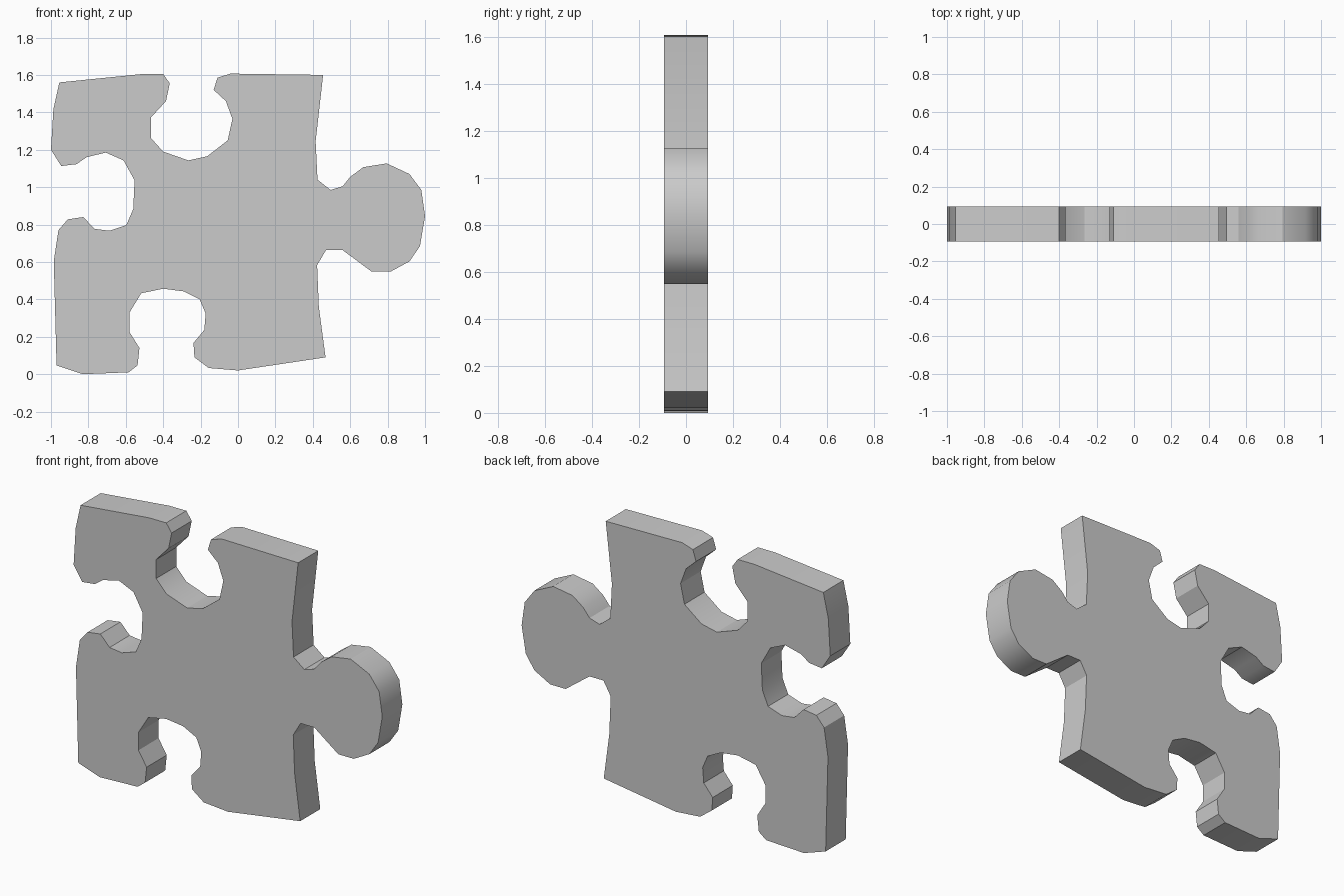
import bpy, bmesh, math

HALF = 0.093  # half of the piece's thickness

# Outline in (x, z), clockwise as seen from the front, one profile per side
top_side = [
    (-.955, 1.56), (-.51, 1.605), (-.40, 1.605), (-.365, 1.555), (-.385, 1.46),
    (-.465, 1.373), (-.465, 1.262), (-.40, 1.19), (-.265, 1.143), (-.165, 1.165),
    (-.055, 1.25), (-.03, 1.365), (-.065, 1.46), (-.13, 1.52), (-.11, 1.585),
    (-.04, 1.607)]
right_side = [
    (.455, 1.60), (.415, 1.245), (.425, 1.04), (.495, .985), (.56, 1.005),
    (.60, 1.055), (.67, 1.107), (.795, 1.127), (.917, 1.07), (.98, .985),
    (1.0, .845), (.973, .685), (.917, .603), (.815, .548), (.715, .548),
    (.56, .663), (.47, .663), (.423, .583), (.432, .36)]
bottom_side = [
    (.468, .09), (0, .02), (-.157, .033), (-.233, .09), (-.238, .167),
    (-.18, .237), (-.173, .325), (-.205, .40), (-.29, .443), (-.40, .457),
    (-.517, .433), (-.58, .33), (-.58, .225), (-.527, .14), (-.537, .047),
    (-.585, .01), (-.83, 0)]
left_side = [
    (-.97, .047), (-.985, .605), (-.96, .77), (-.91, .828), (-.827, .84),
    (-.767, .777), (-.687, .767), (-.597, .797), (-.56, .883), (-.553, 1.037),
    (-.612, 1.143), (-.707, 1.185), (-.81, 1.16), (-.863, 1.123),
    (-.945, 1.113), (-1.0, 1.2), (-.987, 1.417)]

# Puzzle piece: front face pushed back through the thickness
bm = bmesh.new()
outline = top_side + right_side + bottom_side + left_side
front = bm.faces.new([bm.verts.new((x, -HALF, z)) for x, z in outline])
ext = bmesh.ops.extrude_face_region(bm, geom=[front], use_keep_orig=True)
back_verts = [g for g in ext["geom"] if isinstance(g, bmesh.types.BMVert)]
bmesh.ops.translate(bm, verts=back_verts, vec=(0, 2 * HALF, 0))
bmesh.ops.recalc_face_normals(bm, faces=bm.faces)

mesh = bpy.data.meshes.new("puzzle_piece")
bm.to_mesh(mesh)
bm.free()
piece = bpy.data.objects.new("puzzle_piece", mesh)
bpy.context.collection.objects.link(piece)

# Soft shading round the curved rim, crisp front and back edges
bpy.context.view_layer.objects.active = piece
piece.select_set(True)
bpy.ops.object.shade_smooth_by_angle(angle=math.radians(30))
